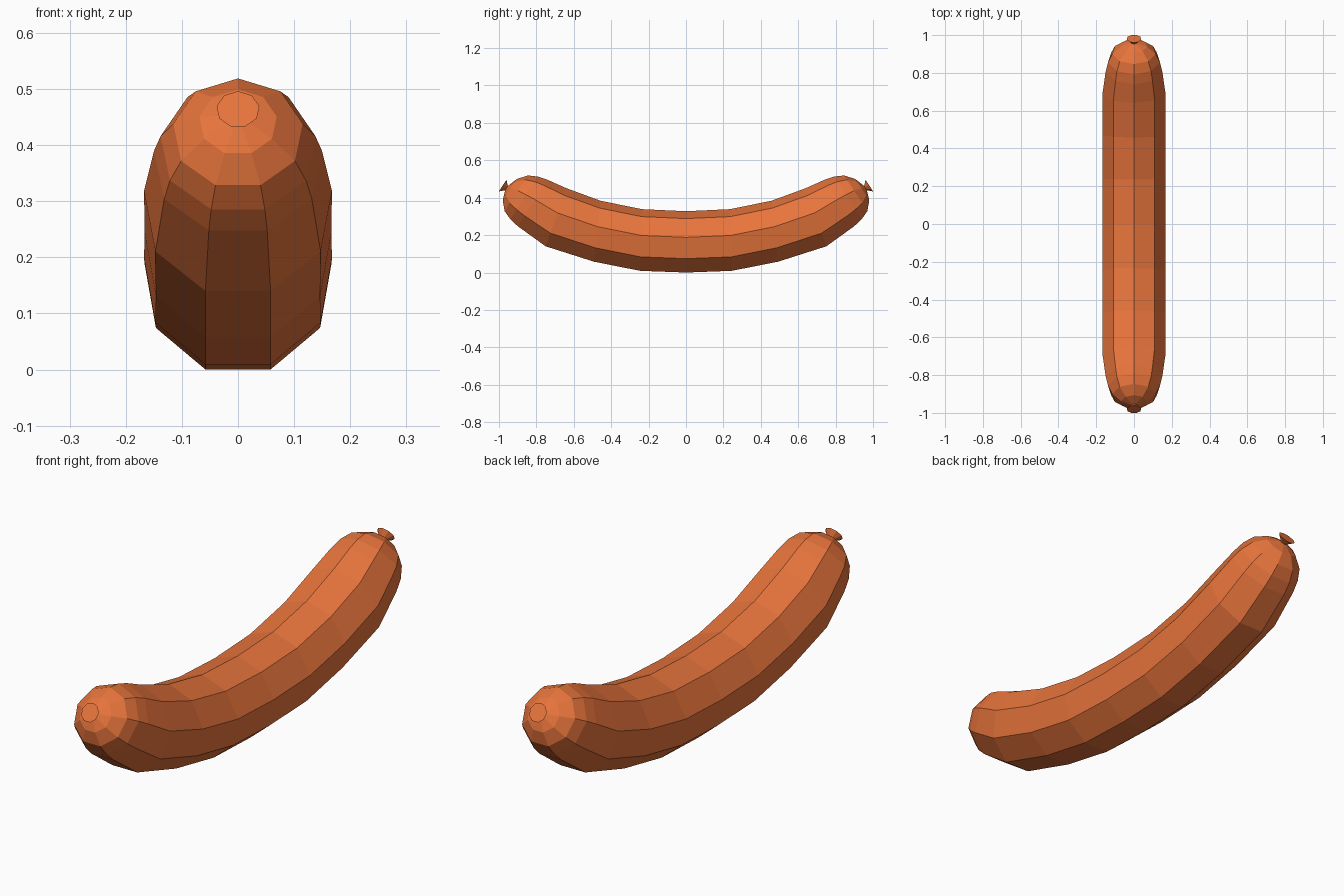
import bpy, bmesh
from math import sin, cos, radians, tau

if "Cube" in bpy.data.objects:
    bpy.data.objects.remove(bpy.data.objects["Cube"])

SIDES = 9

# Half of the curved body: (y, z of ring centre, radius, tilt in degrees)
half = [
    (0.240, 0.173, 0.170, 1.5),
    (0.475, 0.220, 0.169, 6),
    (0.697, 0.295, 0.170, 19.5),
    (0.822, 0.372, 0.152, 33),
    (0.868, 0.400, 0.140, 33),
    (0.910, 0.425, 0.117, 33),
    (0.944, 0.445, 0.070, 33),
    (0.960, 0.455, 0.014, 33),   # pinched neck
    (0.981, 0.468, 0.0386, 33),  # flared knot
]
rings = [(-y, z, r, -t) for y, z, r, t in reversed(half)]
rings += [(0, 0.163, 0.169, 0)] + half


def add_ring(bm, y, z, r, tilt):
    t = radians(tilt)
    verts = []
    for i in range(SIDES):
        a = tau * i / SIDES
        up = r * cos(a)
        verts.append(bm.verts.new((r * sin(a), y - up * sin(t), z + up * cos(t))))
    return verts


# Sausage skin: bridge the rings and cap both knots
bm = bmesh.new()
loops = [add_ring(bm, *ring) for ring in rings]
for a, b in zip(loops, loops[1:]):
    for i in range(SIDES):
        j = (i + 1) % SIDES
        bm.faces.new((a[i], a[j], b[j], b[i]))
bm.faces.new(loops[0])
bm.faces.new(loops[-1])
bmesh.ops.recalc_face_normals(bm, faces=bm.faces)

# Rest it on the ground
low = min(v.co.z for v in bm.verts)
bmesh.ops.translate(bm, verts=bm.verts, vec=(0, 0, -low))

mesh = bpy.data.meshes.new("sausage")
bm.to_mesh(mesh)
bm.free()
obj = bpy.data.objects.new("sausage", mesh)
bpy.context.collection.objects.link(obj)

# Orange-brown skin colour
mat = bpy.data.materials.new("sausage_skin")
mat.diffuse_color = (0.80, 0.175, 0.045, 1)
mat.use_nodes = True
mat.node_tree.nodes["Principled BSDF"].inputs["Base Color"].default_value = mat.diffuse_color
mesh.materials.append(mat)
